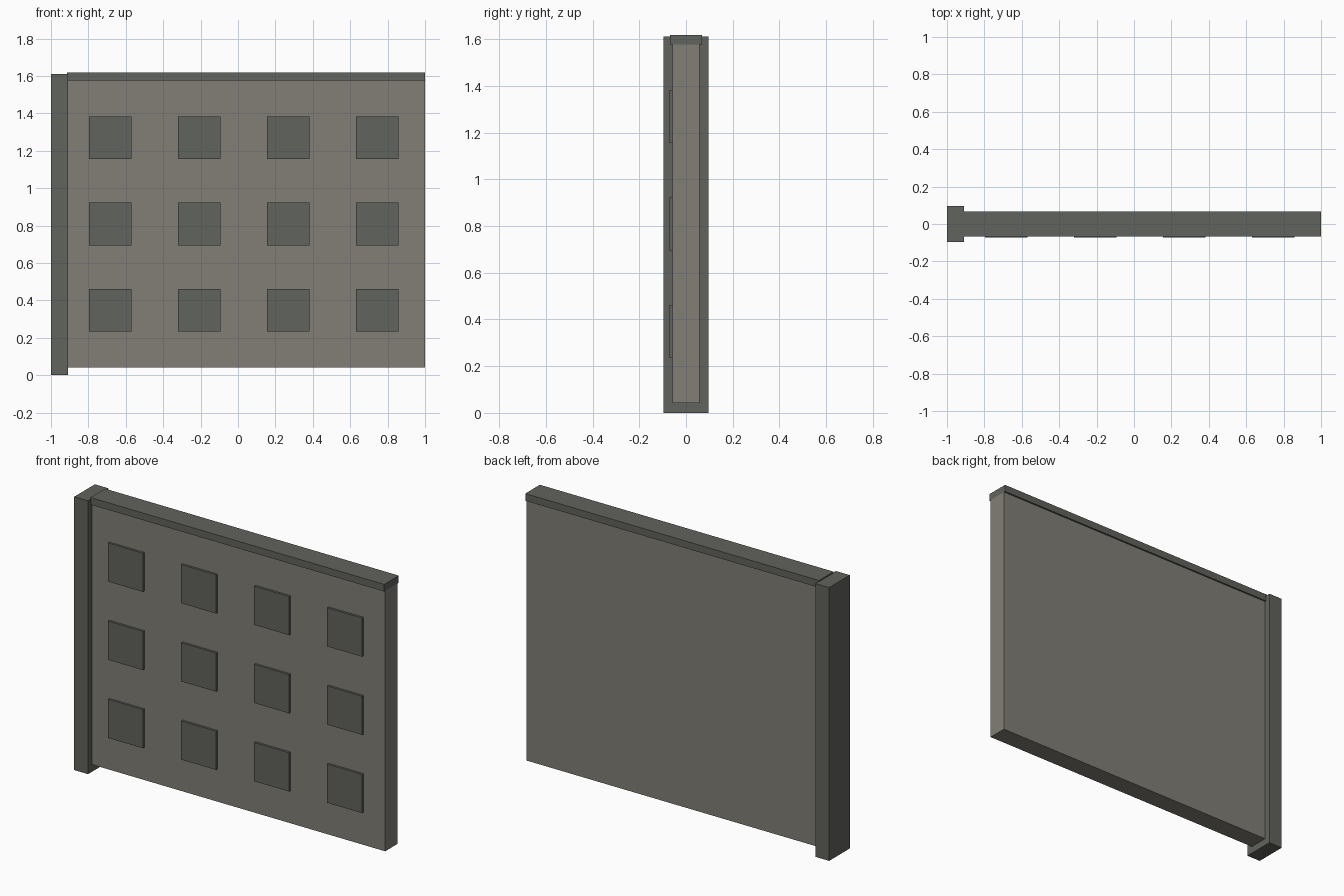
import bpy

if "Cube" in bpy.data.objects:
    bpy.data.objects.remove(bpy.data.objects["Cube"])


def material(name, rgb):
    m = bpy.data.materials.new(name)
    m.diffuse_color = (*rgb, 1)
    m.use_nodes = True
    m.node_tree.nodes["Principled BSDF"].inputs["Base Color"].default_value = m.diffuse_color
    return m


light = material("warm_grey", (0.22, 0.21, 0.18))
dark = material("dark_grey", (0.12, 0.125, 0.11))


def box(name, x, y, z, mat):
    """Box spanning the given (min, max) ranges."""
    bpy.ops.mesh.primitive_cube_add(size=1)
    ob = bpy.context.object
    ob.name = name
    ob.location = [(a + b) / 2 for a, b in (x, y, z)]
    ob.scale = [b - a for a, b in (x, y, z)]
    bpy.ops.object.transform_apply(location=False, rotation=False, scale=True)
    ob.data.materials.append(mat)
    return ob


# Main slab, end post and top rail
box("wall_panel", (-0.912, 1.0), (-0.058, 0.058), (0.042, 1.576), light)
box("end_post", (-1.0, -0.91), (-0.096, 0.096), (0.0, 1.61), dark)
box("top_rail", (-0.914, 1.0), (-0.068, 0.068), (1.576, 1.618), dark)

# Raised square tiles on the front, four columns by three rows
half = 0.114
for row in range(3):
    for col in range(4):
        cx = -0.683 + 0.476 * col
        cz = 0.348 + 0.4605 * row
        box(f"front_tile_{row + 1}_{col + 1}", (cx - half, cx + half),
            (-0.071, -0.056), (cz - half, cz + half), dark)
